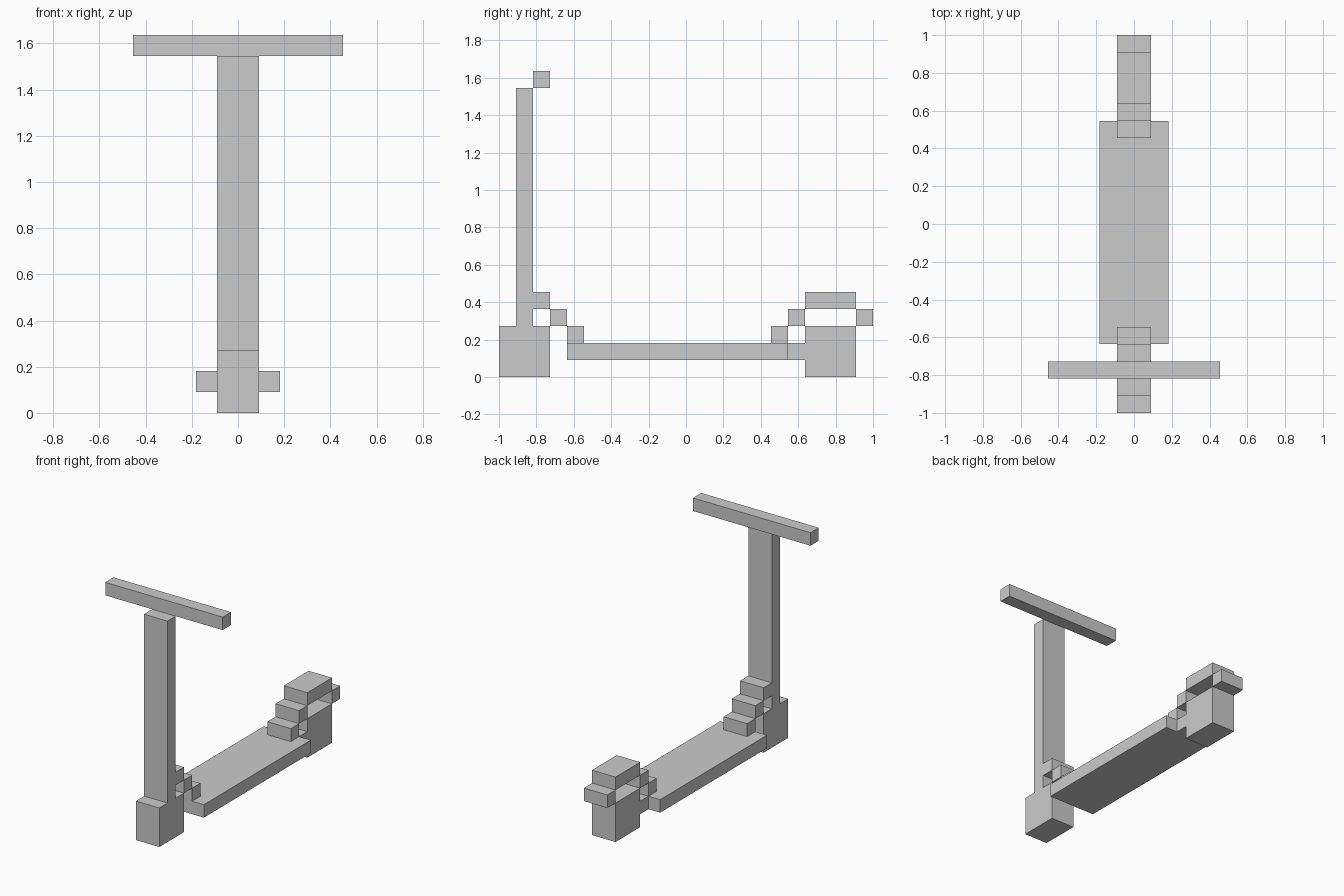
import bpy, bmesh
from mathutils import Matrix, Vector

if "Cube" in bpy.data.objects:
    bpy.data.objects.remove(bpy.data.objects["Cube"])

U = 1 / 11  # one block; the model is 22 blocks long


def part(name, half_width, *blocks):
    """Make one object from side-view blocks (y0, y1, z0, z1), centred on x = 0."""
    bm = bmesh.new()
    for y0, y1, z0, z1 in blocks:
        centre = Vector((0, (y0 + y1) / 2 - 11, (z0 + z1) / 2)) * U
        size = Vector((2 * half_width, y1 - y0, z1 - z0)) * U
        bmesh.ops.create_cube(bm, size=1, matrix=Matrix.Translation(centre) @ Matrix.Diagonal(size.to_4d()))
    mesh = bpy.data.meshes.new(name)
    bm.to_mesh(mesh)
    bm.free()
    obj = bpy.data.objects.new(name, mesh)
    bpy.context.collection.objects.link(obj)


# Wheels
part("front_wheel", 1, (0, 3, 0, 3))
part("rear_wheel", 1, (18, 21, 0, 3))

# Steering
part("steering_column", 1, (1, 2, 3, 17))
part("handlebar", 5, (2, 3, 17, 18))

# Footboard and the narrow link to the rear wheel
part("deck", 2, (4, 17, 1, 2))
part("rear_axle_link", 1, (17, 18, 1, 2))

# Stepped front neck joining the column to the deck
part("front_neck", 1, *[(2 + i, 3 + i, 4 - i, 5 - i) for i in range(3)])

# Stepped mudguard over the rear wheel
part("rear_mudguard", 1, (16, 17, 2, 3), (17, 18, 3, 4), (18, 21, 4, 5), (21, 22, 3, 4))
